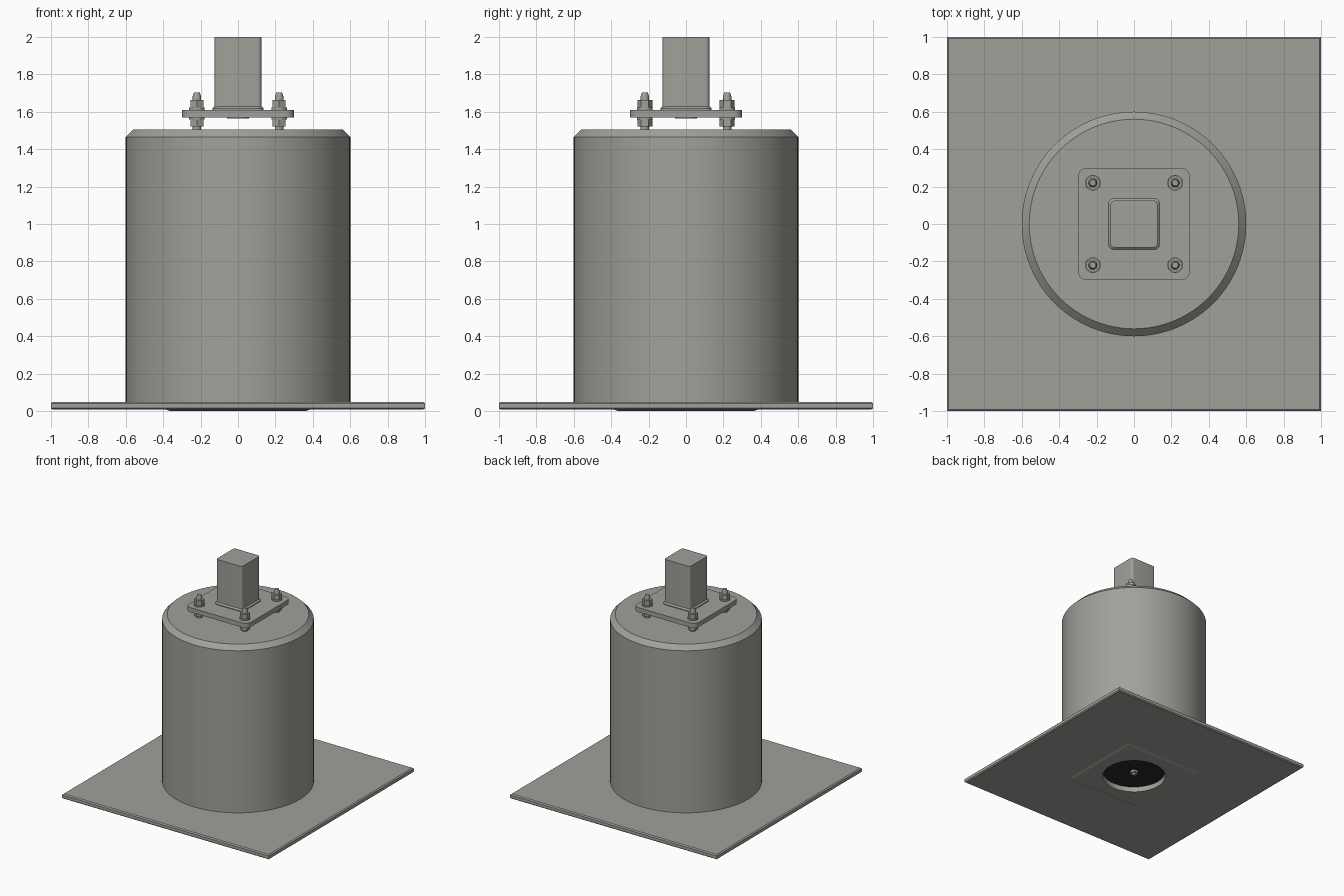
import bpy, bmesh, math

cube = bpy.data.objects.get("Cube")
if cube:
    bpy.data.objects.remove(cube, do_unlink=True)


def make_material(name, colour):
    m = bpy.data.materials.new(name)
    m.use_nodes = True
    m.diffuse_color = colour
    m.node_tree.nodes["Principled BSDF"].inputs["Base Color"].default_value = colour
    return m


GREY = make_material("warm grey", (0.36, 0.352, 0.323, 1))
DARK = make_material("dark cavity", (0.02, 0.02, 0.02, 1))


def stack(name, rings, sides, loc=(0, 0), turn=0.0, mat=GREY, smooth=True):
    """Closed turned solid from (radius, height) rings."""
    bm = bmesh.new()
    loops = []
    for r, z in rings:
        loops.append([bm.verts.new((loc[0] + r * math.cos(turn + math.tau * i / sides),
                                    loc[1] + r * math.sin(turn + math.tau * i / sides), z))
                      for i in range(sides)])
    return finish(name, bm, loops, mat, smooth)


def rounded_block(name, rings, radius, mat=GREY, steps=5):
    """Closed square solid with rounded corners from (half width, height) rings."""
    bm = bmesh.new()
    loops = []
    for h, z in rings:
        loop = []
        for q in range(4):
            mid = math.pi / 4 + q * math.pi / 2
            cx = math.copysign(h - radius, math.cos(mid))
            cy = math.copysign(h - radius, math.sin(mid))
            for s in range(steps + 1):
                a = q * math.pi / 2 + s / steps * math.pi / 2
                loop.append(bm.verts.new((cx + radius * math.cos(a),
                                          cy + radius * math.sin(a), z)))
        loops.append(loop)
    return finish(name, bm, loops, mat, True)


def finish(name, bm, loops, mat, smooth):
    n = len(loops[0])
    for a, b in zip(loops, loops[1:]):
        for i in range(n):
            j = (i + 1) % n
            bm.faces.new((a[i], a[j], b[j], b[i]))
    bm.faces.new(list(reversed(loops[0])))
    bm.faces.new(loops[-1])
    bmesh.ops.recalc_face_normals(bm, faces=bm.faces)
    mesh = bpy.data.meshes.new(name)
    bm.to_mesh(mesh)
    bm.free()
    mesh.materials.append(mat)
    obj = bpy.data.objects.new(name, mesh)
    bpy.context.collection.objects.link(obj)
    if smooth:
        bpy.ops.object.select_all(action='DESELECT')
        obj.select_set(True)
        bpy.context.view_layer.objects.active = obj
        bpy.ops.object.shade_smooth_by_angle(angle=math.radians(30))
    return obj


def cut(obj, cutter):
    mod = obj.modifiers.new("hole", 'BOOLEAN')
    mod.operation = 'DIFFERENCE'
    mod.solver = 'EXACT'
    mod.object = cutter
    bpy.context.view_layer.objects.active = obj
    bpy.ops.object.modifier_apply(modifier=mod.name)


# Ground slab and the shallow pad beneath it, both with a round opening
R2 = math.sqrt(2)
slab = stack("base_slab", [(0.99 * R2, 0.008), (R2, 0.016), (R2, 0.042), (0.99 * R2, 0.05)],
             4, turn=math.pi / 4, smooth=False)
pad = stack("underside_pad", [(0.36 * R2, 0), (0.385 * R2, 0.008)],
            4, turn=math.pi / 4, smooth=False)
cutter = stack("hole_cutter", [(0.26, -0.1), (0.26, 0.2)], 48, smooth=False)
cut(slab, cutter)
cut(pad, cutter)
bpy.data.objects.remove(cutter, do_unlink=True)

# Dark recess ceiling with its centre bolt
stack("recess_ceiling", [(0.26, 0.046), (0.26, 0.051)], 48, mat=DARK)
stack("centre_nut", [(0.035, 0.025), (0.035, 0.048)], 6, smooth=False)
stack("centre_bolt", [(0.014, 0.008), (0.018, 0.014), (0.018, 0.03)], 16)

# Round footing with chamfered top
stack("footing", [(0.6, 0.05), (0.6, 1.465), (0.56, 1.505)], 96)

# Mounting plate, weld and square post
rounded_block("mounting_plate", [(0.3, 1.57), (0.3, 1.61)], 0.05)
stack("plate_drain", [(0.06, 1.564), (0.06, 1.572)], 24)
rounded_block("weld_bead", [(0.137, 1.61), (0.137, 1.617), (0.124, 1.63)], 0.03)
rounded_block("post", [(0.125, 1.61), (0.125, 2.0)], 0.02)

# Anchor studs with nuts and washers at each corner
for side, sx in (("left", 1), ("right", -1)):
    for end, sy in (("front", -1), ("back", 1)):
        p = (0.22 * sx, 0.22 * sy)
        tag = f"{end}_{side}"
        stack(f"stud_{tag}", [(0.023, 1.5), (0.023, 1.68), (0.016, 1.702)], 20, p)
        for level, nut, washer in (("lower", (1.52, 1.558), (1.558, 1.57)),
                                   ("upper", (1.622, 1.663), (1.61, 1.622))):
            stack(f"{level}_nut_{tag}", [(0.04, z) for z in nut], 6, p,
                  turn=math.pi / 6, smooth=False)
            stack(f"{level}_washer_{tag}", [(0.042, z) for z in washer], 24, p)
